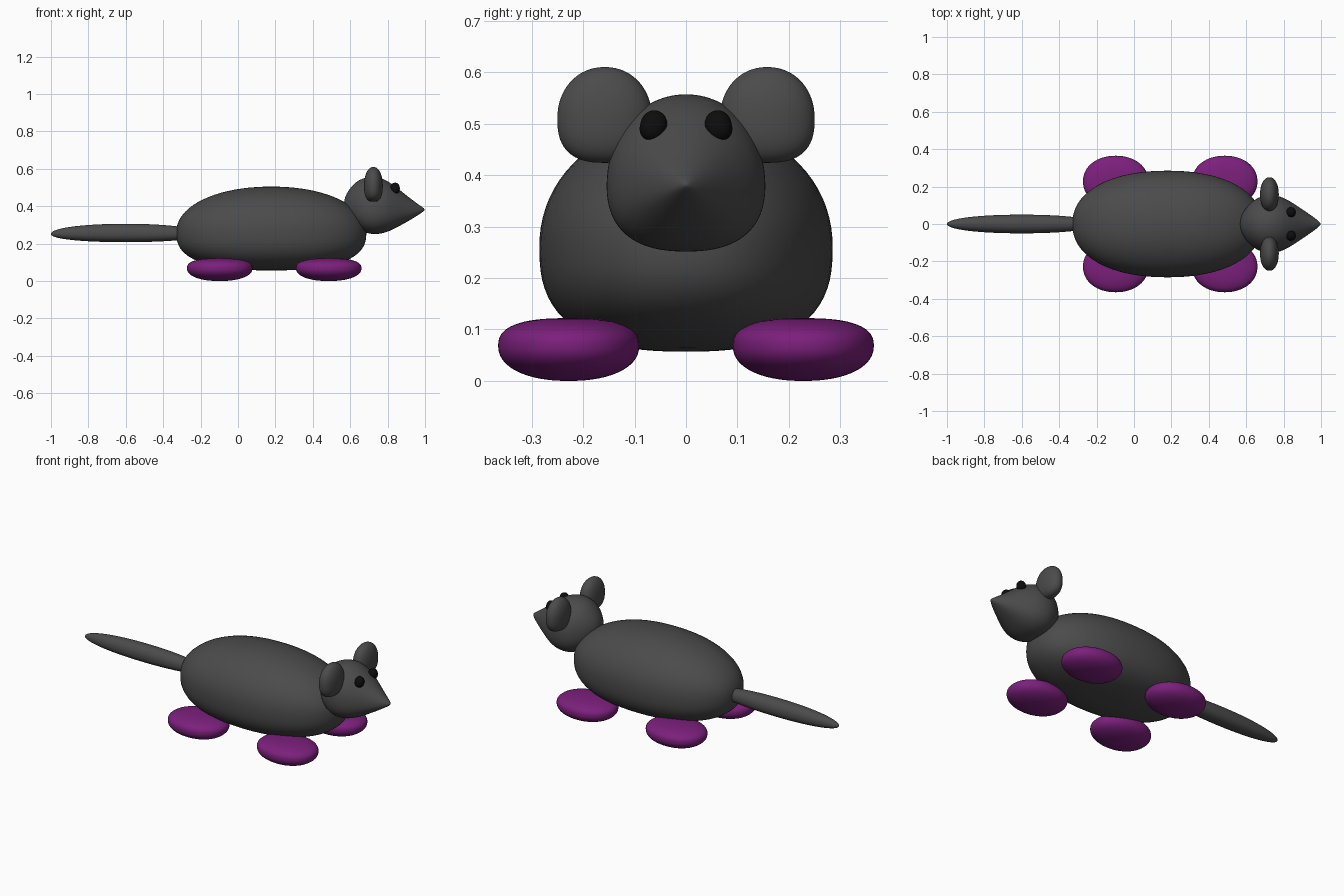
import bpy, bmesh, math

if "Cube" in bpy.data.objects:
    bpy.data.objects.remove(bpy.data.objects["Cube"])


def material(name, color):
    m = bpy.data.materials.new(name)
    m.diffuse_color = (*color, 1)
    m.use_nodes = True
    m.node_tree.nodes["Principled BSDF"].inputs["Base Color"].default_value = m.diffuse_color
    return m


GREY = material("dark_grey", (0.07, 0.07, 0.07))
PURPLE = material("purple", (0.2, 0.014, 0.2))
BLACK = material("black", (0.004, 0.004, 0.004))


def finish(name, bm, mat):
    bmesh.ops.recalc_face_normals(bm, faces=bm.faces)
    for f in bm.faces:
        f.smooth = True
    me = bpy.data.meshes.new(name)
    bm.to_mesh(me)
    bm.free()
    me.materials.append(mat)
    ob = bpy.data.objects.new(name, me)
    bpy.context.collection.objects.link(ob)
    return ob


def blob(name, center, a, b, up, down, mat, plan=2.1, e_up=2.1, e_down=2.5):
    """Rounded ellipsoid with its own upper and lower height and squareness."""
    bm = bmesh.new()
    bmesh.ops.create_uvsphere(bm, u_segments=64, v_segments=40, radius=1)
    for v in bm.verts:
        x, y, z = v.co
        e = e_up if z > 0 else e_down
        rho = (abs(x) ** plan + abs(y) ** plan) ** (1 / plan)
        k = 1 / (rho ** e + abs(z) ** e) ** (1 / e)
        v.co = (x * k * a, y * k * b, z * k * (up if z > 0 else down))
    ob = finish(name, bm, mat)
    ob.location = center
    return ob


# Body and tail
blob("body", (0.178, 0, 0.26), 0.508, 0.285, 0.245, 0.203, GREY, 2.2, 2.1, 2.6)
blob("tail", (-0.6, 0, 0.252), 0.4, 0.05, 0.054, 0.044, GREY, 2.1, 2.1, 2.2)

# Head: rings of x, half width, top z, bottom z
rings = [
    (0.573, 0.045, 0.455, 0.37), (0.60, 0.09, 0.50, 0.32),
    (0.64, 0.13, 0.54, 0.28), (0.69, 0.152, 0.557, 0.254),
    (0.735, 0.157, 0.56, 0.249), (0.785, 0.148, 0.545, 0.257),
    (0.83, 0.125, 0.515, 0.276), (0.88, 0.092, 0.475, 0.303),
    (0.93, 0.058, 0.435, 0.332), (0.97, 0.030, 0.406, 0.357),
    (0.99, 0.013, 0.393, 0.371),
]
bm = bmesh.new()
N = 32
loops = []
for x, w, top, bot in rings:
    zc = bot + 0.43 * (top - bot)
    loop = []
    for i in range(N):
        c, s = math.cos(math.tau * i / N), math.sin(math.tau * i / N)
        e = 2.05 if s > 0 else 2.5
        k = (abs(c) ** e + abs(s) ** e) ** (-1 / e)
        h = top - zc if s > 0 else zc - bot
        loop.append(bm.verts.new((x, w * c * k, zc + h * s * k)))
    loops.append(loop)
back = bm.verts.new((0.565, 0, 0.41))
tip = bm.verts.new((1.0, 0, 0.382))
for i in range(N):
    j = (i + 1) % N
    for p, q in zip(loops, loops[1:]):
        bm.faces.new((p[i], p[j], q[j], q[i]))
    bm.faces.new((back, loops[0][i], loops[0][j]))
    bm.faces.new((tip, loops[-1][i], loops[-1][j]))
head = finish("head", bm, GREY)
sub = head.modifiers.new("smooth", "SUBSURF")
sub.levels = sub.render_levels = 2

# Ears, eyes and feet on both sides
for side, s in (("left", 1), ("right", -1)):
    blob(f"{side}_ear", (0.724, s * 0.158, 0.51), 0.05, 0.092, 0.1, 0.086, GREY, 2.1, 2.1, 2.6)
    eye = blob(f"{side}_eye", (0.84, s * 0.063, 0.496), 0.025, 0.026, 0.03, 0.03, BLACK)
    eye.rotation_euler = (s * 0.25, 0, 0)
    for end, x in (("front", 0.485), ("rear", -0.098)):
        blob(f"{end}_{side}_foot", (x, s * 0.228, 0.068), 0.175, 0.137, 0.054, 0.068,
             PURPLE, 2.1, 2.6, 2.2)
